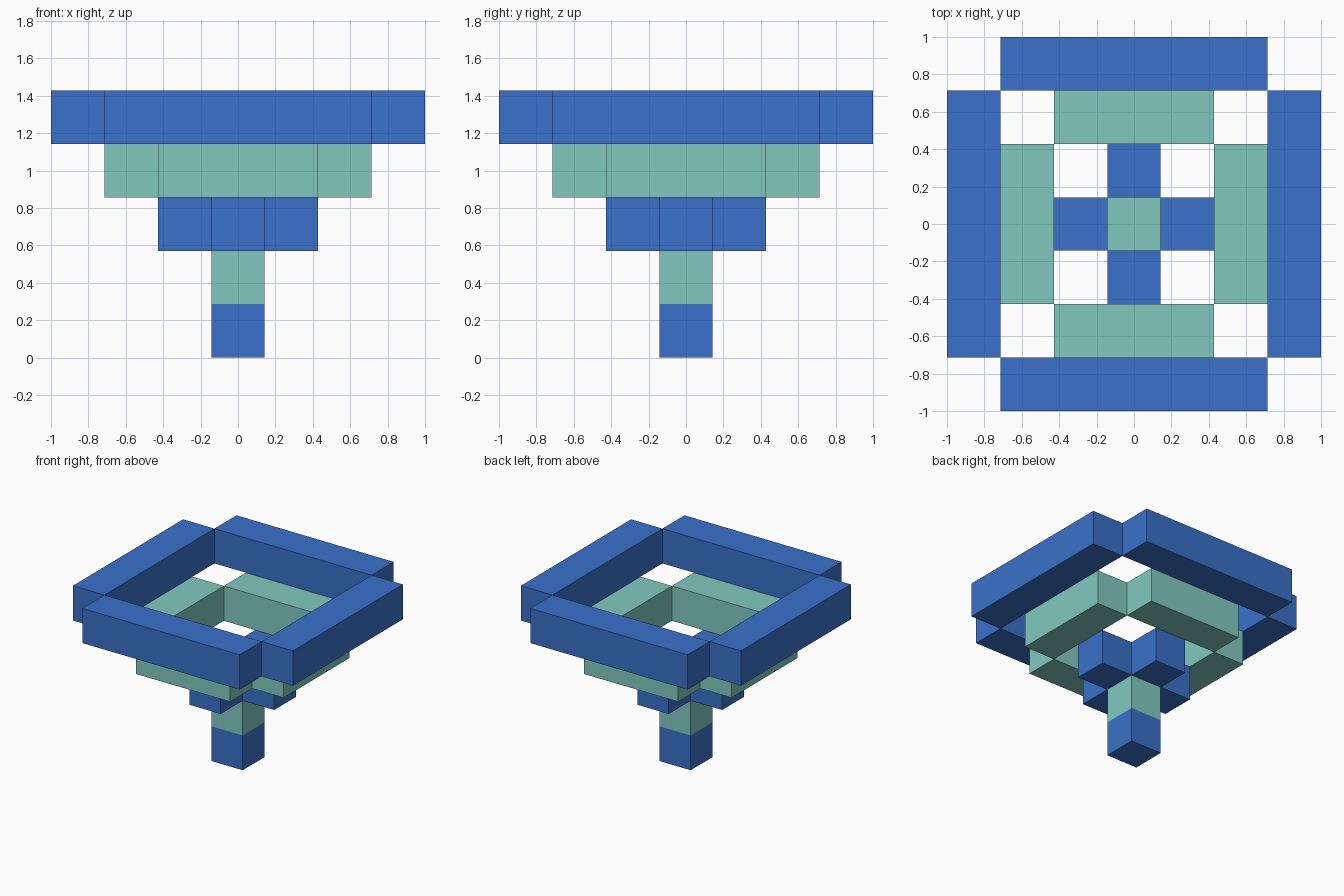
import bpy

if "Cube" in bpy.data.objects:
    bpy.data.objects.remove(bpy.data.objects["Cube"])

U = 2 / 7  # one block unit


def material(name, color):
    m = bpy.data.materials.new(name)
    m.diffuse_color = (*color, 1)
    m.use_nodes = True
    m.node_tree.nodes["Principled BSDF"].inputs["Base Color"].default_value = m.diffuse_color
    return m


blue = material("blue", (0.042, 0.165, 0.591))
teal = material("teal", (0.223, 0.584, 0.527))


def block(name, x, y, layer, sx, sy, mat):
    """Box centred at (x, y) on a layer, all sizes in block units."""
    bpy.ops.mesh.primitive_cube_add(size=1, location=(x * U, y * U, (layer + 0.5) * U))
    ob = bpy.context.object
    ob.name = name
    ob.scale = (sx * U, sy * U, U)
    bpy.ops.object.transform_apply(location=False, rotation=False, scale=True)
    ob.data.materials.append(mat)


# Stem: two stacked cubes
block("stem_base", 0, 0, 0, 1, 1, blue)
block("stem_top", 0, 0, 1, 1, 1, teal)

# Widening open rings: four bars each, one unit further out per layer
for ring, (name, mat) in enumerate((("lower", blue), ("middle", teal), ("upper", blue)), 1):
    length = 2 * ring - 1
    for side, s in (("left", -1), ("right", 1)):
        block(f"{name}_ring_{side}_bar", s * ring, 0, ring + 1, 1, length, mat)
    for side, s in (("front", -1), ("back", 1)):
        block(f"{name}_ring_{side}_bar", 0, s * ring, ring + 1, length, 1, mat)
